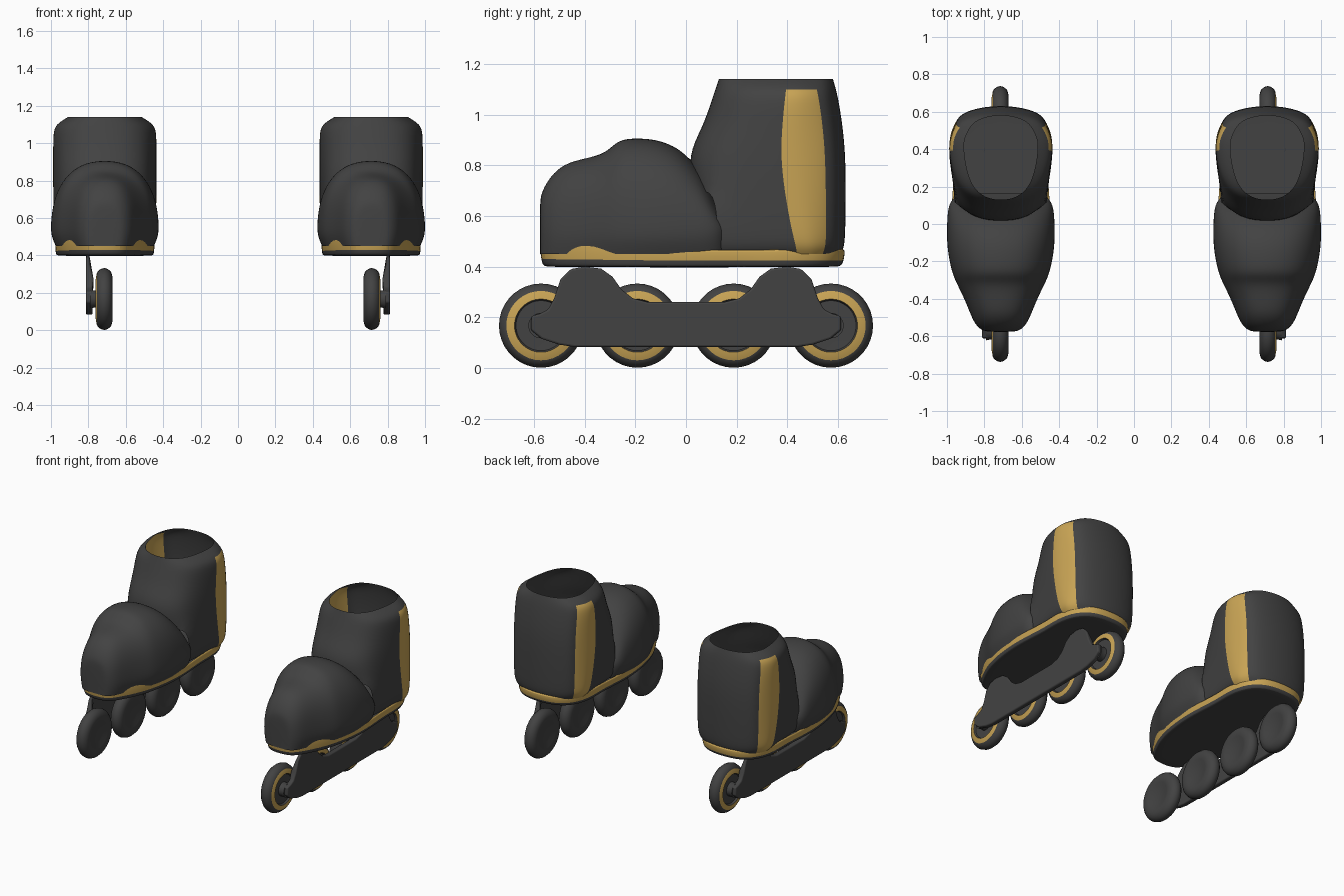
import bpy, bmesh
from math import sin, cos, pi

if "Cube" in bpy.data.objects:
    bpy.data.objects.remove(bpy.data.objects["Cube"])

CX = 0.712  # centre line of the right skate


def material(name, rgb):
    m = bpy.data.materials.new(name)
    m.diffuse_color = (*rgb, 1)
    m.use_nodes = True
    m.node_tree.nodes["Principled BSDF"].inputs["Base Color"].default_value = m.diffuse_color
    return m


GREY = material("charcoal", (0.055, 0.055, 0.055))
GOLD = material("gold", (0.58, 0.37, 0.09))


def finish(name, bm, subsurf=0, bevel=0):
    """Make an object, mirror it to the other foot and smooth it."""
    bmesh.ops.recalc_face_normals(bm, faces=bm.faces[:])
    me = bpy.data.meshes.new(name)
    bm.to_mesh(me)
    bm.free()
    ob = bpy.data.objects.new(name, me)
    bpy.context.collection.objects.link(ob)
    me.materials.append(GREY)
    me.materials.append(GOLD)
    if bevel:
        b = ob.modifiers.new("bevel", 'BEVEL')
        b.width, b.segments = bevel, 3
    if subsurf:
        s = ob.modifiers.new("smooth", 'SUBSURF')
        s.levels = s.render_levels = subsurf
    m = ob.modifiers.new("other_foot", 'MIRROR')
    m.use_mirror_merge = False
    bpy.ops.object.select_all(action='DESELECT')
    ob.select_set(True)
    bpy.context.view_layer.objects.active = ob
    bpy.ops.object.shade_smooth_by_angle(angle=0.8)
    return ob


def loft(name, rings, closed=True, caps=(), gold=lambda i, j: False,
         skip=lambda i, j: False, subsurf=0):
    """Skin a list of equal-length point rings."""
    bm = bmesh.new()
    vs = [[bm.verts.new(p) for p in r] for r in rings]
    n = len(rings[0])
    for i in range(len(rings) - 1):
        for j in range(n if closed else n - 1):
            if skip(i, j):
                continue
            k = (j + 1) % n
            f = bm.faces.new((vs[i][j], vs[i][k], vs[i + 1][k], vs[i + 1][j]))
            f.material_index = int(gold(i, j))
    for c in caps:
        bm.faces.new(vs[c])
    return finish(name, bm, subsurf)


def both_sides(half):
    """Half outline (dx, y, z) from centre to centre -> full closed ring."""
    full = half + [(-x, y, z) for x, y, z in half[-2:0:-1]]
    return [(CX + x, y, z) for x, y, z in full]


def lerp(a, b, t):
    return a + (b - a) * t


# Foot: arches along y  (y, half width, top height)
stations = [(-.577, .07, .66), (-.568, .105, .70), (-.535, .14, .76), (-.48, .165, .81),
            (-.40, .197, .83), (-.315, .24, .85), (-.27, .26, .905), (-.20, .278, .912),
            (-.12, .29, .907), (-.05, .292, .882), (0, .291, .845), (.06, .288, .78),
            (.10, .28, .70), (.135, .262, .62), (.165, .215, .56)]
arches = []
for y, w, h in stations:
    arc = [(.9 * w, .45), (.96 * w, .49)]
    for k in range(11):
        a = pi * k / 10
        c = cos(a)
        arc.append(((abs(c) ** .83) * w * (1 if c > 0 else -1),
                    .54 + (h - .54) * max(sin(a), 0) ** .83))
    arc += [(-.96 * w, .49), (-.9 * w, .45)]
    arches.append([(CX + x, y, z) for x, z in arc])
loft("boot_foot", arches, closed=False, caps=(0,), subsurf=2)

# Cuff: rings up z  (z, front y, back y, half width, strip front y, front fullness)
levels = [(.45, .02, .615, .245, .46, .9), (.48, .02, .628, .268, .455, .9),
          (.54, .02, .632, .276, .435, .9), (.70, .02, .634, .28, .40, .88),
          (.84, 0, .632, .28, .385, .8), (.95, .06, .622, .28, .388, .77),
          (1.05, .095, .606, .28, .398, .76), (1.10, .112, .595, .268, .405, .76),
          (1.14, .125, .583, .20, .41, .76)]
rings = []
for z, f, b, w, s, q in levels:
    half = [(0, b), (.4, b - .01), (.72, b - .038), (.85, b - .075), (.97, (b - .075 + s) / 2),
            (1, s), (.93, lerp(s, f, .4)), (q, lerp(s, f, .75)), (q - .33, lerp(s, f, .95)), (0, f)]
    rings.append(both_sides([(x * w, y, z) for x, y in half]))
loft("boot_cuff", rings, gold=lambda i, j: i < 7 and j in (3, 4, 13, 14),
     skip=lambda i, j: i < 3 and j in (7, 8, 9, 10), subsurf=2)

# Sole band with a flat underside
outline = [(0, -.583), (.09, -.572), (.135, -.51), (.195, -.40), (.24, -.27), (.268, -.08),
           (.268, .08), (.25, .27), (.26, .40), (.225, .545), (.13, .622), (0, .634)]


def top_z(y):
    return .463 + (.037 * min(1, -y / .5) if y < 0 else .01 * y)


sole = [both_sides([(x * .96, y * .97, top_z(y)) for x, y in outline]),
        both_sides([(x, y, top_z(y)) for x, y in outline])]
for scale, z in ((.985, .418), (.97, .402), (.93, .397)):
    sole.append(both_sides([(x * scale, y * scale + .0003, z) for x, y in outline]))
loft("sole", sole, caps=(4,), gold=lambda i, j: i < 2, subsurf=2)

# Wheels (lathed, gold ring on the outer side) and their axles
profile = [(.004, -.03), (.06, -.031), (.09, -.041), (.12, -.044), (.145, -.036), (.16, -.02),
           (.166, 0), (.16, .02), (.148, .034), (.137, .04), (.105, .046), (.099, .034), (.004, .032)]
N = 36
axle_profile = [(.05, .02), (.045, .05), (.05, .075)]
for n, y in enumerate((-.572, -.192, .188, .572)):
    for name, prof in (("wheel", profile), ("axle", axle_profile)):
        turned = [[(CX + .003 + x, y + r * cos(2 * pi * k / N), .167 + r * sin(2 * pi * k / N))
                   for k in range(N)] for r, x in prof]
        loft(f"{name}_{n + 1}", turned, caps=(0, len(prof) - 1),
             gold=lambda i, j, nm=name: nm == "wheel" and i == 9)

# Frame plate on the outer side
edge = [(0, .26), (.15, .26), (.21, .275), (.255, .31), (.29, .36), (.335, .392), (.40, .4),
        (.455, .39), (.495, .35), (.52, .275), (.545, .23), (.575, .215), (.61, .205),
        (.612, .15), (.57, .115), (.5, .092), (.44, .083)]
poly = edge + [(-y, z) for y, z in edge[:0:-1]]
bm = bmesh.new()
outer = [bm.verts.new((.813, y, z)) for y, z in poly]
inner = [bm.verts.new((.793 if z > .3 else .778, y, z)) for y, z in poly]
bm.faces.new(outer)
bm.faces.new(inner[::-1])
for i in range(len(poly)):
    k = (i + 1) % len(poly)
    bm.faces.new((outer[i], inner[i], inner[k], outer[k]))
finish("frame_plate", bm, bevel=.008)
